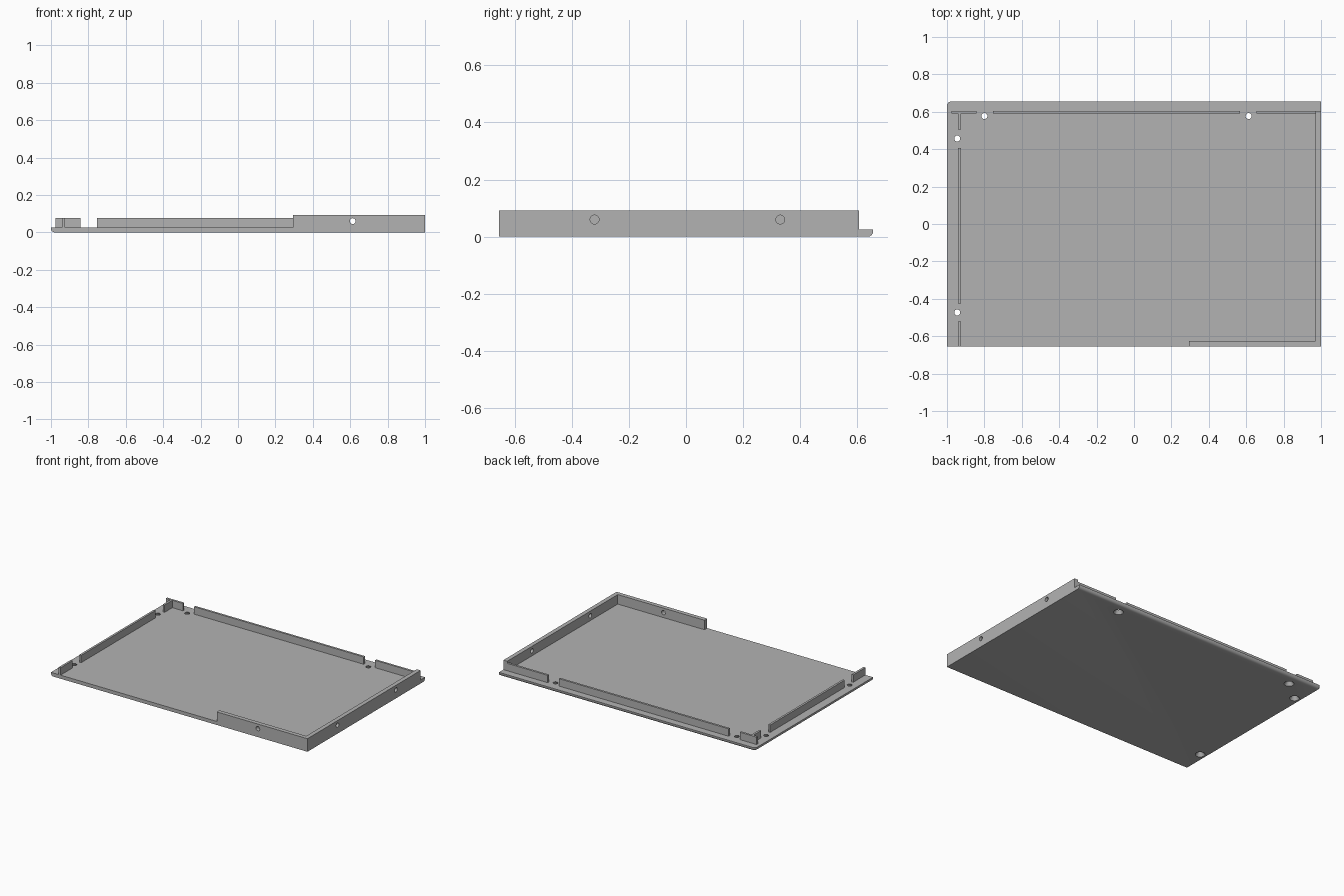
import bpy, bmesh, math
from mathutils import Vector

if "Cube" in bpy.data.objects:
    bpy.data.objects.remove(bpy.data.objects["Cube"])

HX, HY, PLATE = 1.0, 0.655, 0.025      # half width, half depth, floor thickness
WALL_Z, RIB_Z, HOLE_Z = 0.092, 0.077, 0.06

grey = bpy.data.materials.new("sheet grey")
grey.diffuse_color = (0.45, 0.45, 0.45, 1)
grey.use_nodes = True
grey.node_tree.nodes["Principled BSDF"].inputs["Base Color"].default_value = grey.diffuse_color


def finish(bm, name):
    me = bpy.data.meshes.new(name)
    bm.to_mesh(me)
    bm.free()
    ob = bpy.data.objects.new(name, me)
    bpy.context.collection.objects.link(ob)
    me.materials.append(grey)
    return ob


def box_bm(x0, x1, y0, y1, z0, z1):
    bm = bmesh.new()
    bmesh.ops.create_cube(bm, size=1)
    for v in bm.verts:
        v.co = Vector(((x0, x1)[v.co.x > 0], (y0, y1)[v.co.y > 0], (z0, z1)[v.co.z > 0]))
    return bm


def drill(target, pos, axis, r1, r2, length):
    """Cut a round or conical hole centred on pos."""
    bm = bmesh.new()
    bmesh.ops.create_cone(bm, cap_ends=True, segments=24, radius1=r1, radius2=r2, depth=length)
    cutter = finish(bm, "hole_cutter")
    cutter.location = pos
    cutter.rotation_euler = Vector((0, 0, 1)).rotation_difference(Vector(axis)).to_euler()
    cutter.hide_render = True
    mod = target.modifiers.new("hole", 'BOOLEAN')
    mod.operation, mod.solver, mod.object = 'DIFFERENCE', 'EXACT', cutter
    bpy.context.view_layer.objects.active = target
    bpy.ops.object.modifier_apply(modifier=mod.name)
    bpy.data.objects.remove(cutter)


# Tray floor: rounded back left corner, rounded lower edge on the left and back
bm = box_bm(-HX, HX, -HY, HY, 0, PLATE)
corner = [e for e in bm.edges if all(v.co.x < 0 and v.co.y > 0 for v in e.verts)]
bmesh.ops.bevel(bm, geom=corner, offset=0.022, segments=4, profile=0.5, affect='EDGES')
lower = []
for e in bm.edges:
    a, b = e.verts
    mid = (a.co + b.co) / 2
    if mid.z < 1e-4 and mid.y > -HY + 0.01 and mid.x < HX - 0.01:
        lower.append(e)
bmesh.ops.bevel(bm, geom=lower, offset=0.0195, segments=4, profile=0.5, affect='EDGES')

# Right and front walls are raised from strips of the floor
for co, no in (((0.97, 0, 0), (1, 0, 0)), ((0.293, 0, 0), (1, 0, 0)),
               ((0, -0.625, 0), (0, 1, 0)), ((0, 0.605, 0), (0, 1, 0))):
    bmesh.ops.bisect_plane(bm, geom=bm.verts[:] + bm.edges[:] + bm.faces[:],
                           plane_co=co, plane_no=no)
strips = []
for f in bm.faces:
    c = f.calc_center_median()
    if f.normal.z > 0.9 and c.y < 0.605 and (c.x > 0.97 or (c.x > 0.293 and c.y < -0.625)):
        strips.append(f)
raised = bmesh.ops.extrude_face_region(bm, geom=strips)
for v in raised['geom']:
    if isinstance(v, bmesh.types.BMVert):
        v.co.z = WALL_Z
bmesh.ops.delete(bm, geom=[f for f in strips if f.is_valid], context='FACES')
bmesh.ops.dissolve_limit(bm, angle_limit=math.radians(1), verts=bm.verts[:], edges=bm.edges[:])
bmesh.ops.recalc_face_normals(bm, faces=bm.faces[:])
tray = finish(bm, "tray")

# Countersunk screw holes in the floor
for x, y in ((-0.8, 0.577), (0.613, 0.577), (-0.945, 0.457), (-0.945, -0.473)):
    drill(tray, (x, y, PLATE / 2), (0, 0, 1), 0.032, 0.0155, PLATE + 0.002)

# Screw holes in the walls
for y in (-0.32, 0.33):
    drill(tray, (0.985, y, HOLE_Z), (1, 0, 0), 0.0155, 0.0155, 0.06)
drill(tray, (0.613, -0.64, HOLE_Z), (0, 1, 0), 0.0155, 0.0155, 0.06)

bpy.ops.object.select_all(action='DESELECT')
tray.select_set(True)
bpy.context.view_layer.objects.active = tray
bpy.ops.object.shade_smooth_by_angle(angle=math.radians(30))

# Upright ribs along the back
for i, (x0, x1) in enumerate(((-0.975, -0.843), (-0.755, 0.567), (0.655, 0.97))):
    finish(box_bm(x0, x1, 0.59, 0.605, PLATE, RIB_Z), f"back_rib_{i + 1}")

# Upright ribs along the left
for i, (y0, y1) in enumerate(((-HY, -0.52), (-0.425, 0.405), (0.505, 0.59))):
    finish(box_bm(-0.94, -0.925, y0, y1, PLATE, RIB_Z), f"left_rib_{i + 1}")
